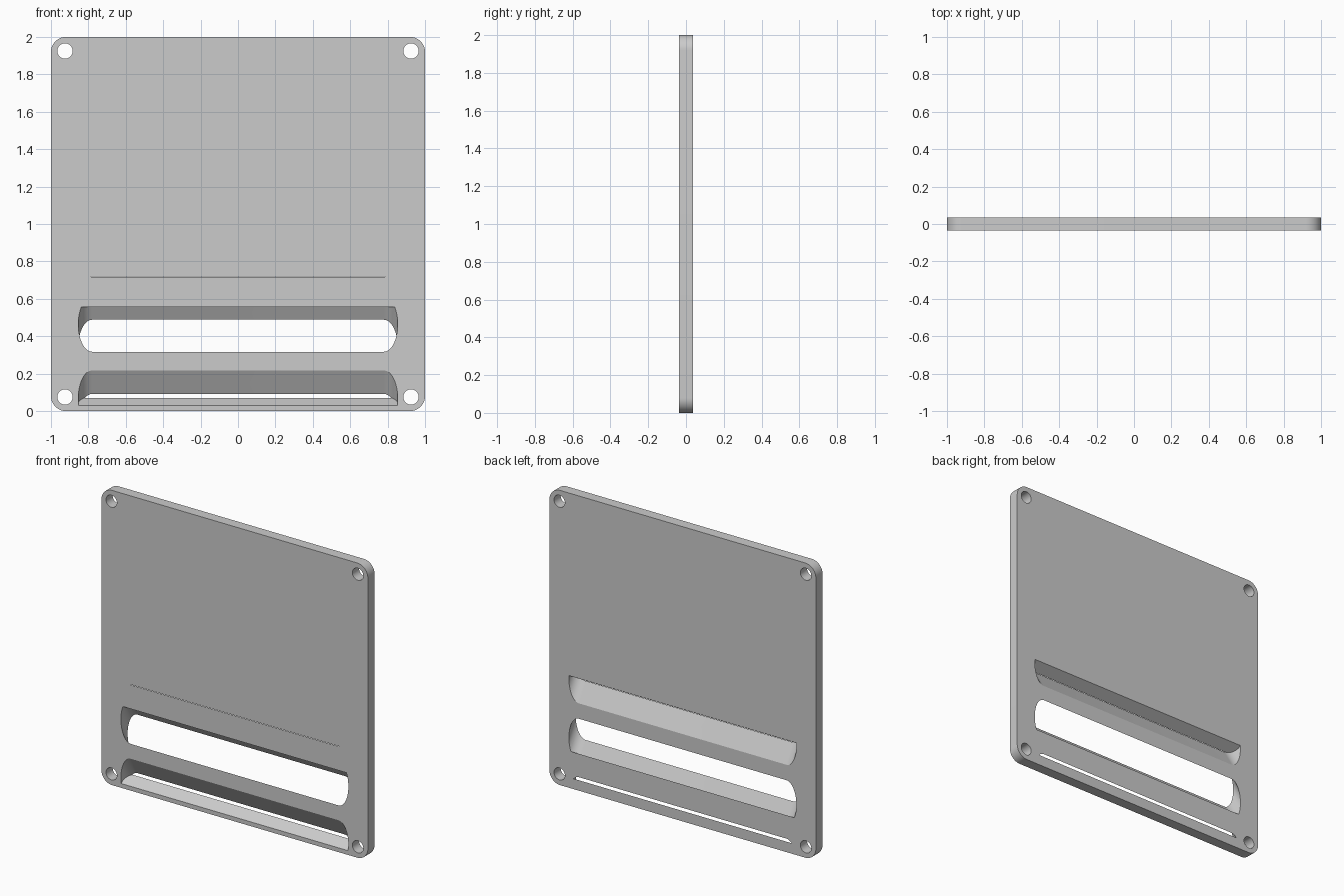
import bpy, bmesh, math
from mathutils import Matrix

if "Cube" in bpy.data.objects:
    bpy.data.objects.remove(bpy.data.objects["Cube"])

HALF_T = 0.036          # half thickness of plate
TILT = math.radians(30)  # tilt of the slots from vertical


def rounded(hw, hh, r, n):
    """Rounded rectangle outline, counter-clockwise."""
    pts = []
    for i, (sx, sy) in enumerate([(1, 1), (-1, 1), (-1, -1), (1, -1)]):
        for k in range(n + 1):
            a = math.pi / 2 * (i + k / n)
            p = (sx * (hw - r) + r * math.cos(a), sy * (hh - r) + r * math.sin(a))
            if not pts or math.dist(p, pts[-1]) > 1e-5:
                pts.append(p)
    if math.dist(pts[0], pts[-1]) < 1e-5:
        pts.pop()
    return pts


def prism(name, outline, z0, z1, matrix):
    """Extrude an outline along local z, then place it."""
    bm = bmesh.new()
    face = bm.faces.new([bm.verts.new((x, y, z0)) for x, y in outline])
    top = bmesh.ops.extrude_face_region(bm, geom=[face])
    verts = [v for v in top["geom"] if isinstance(v, bmesh.types.BMVert)]
    bmesh.ops.translate(bm, verts=verts, vec=(0, 0, z1 - z0))
    bm.transform(matrix)
    bmesh.ops.recalc_face_normals(bm, faces=bm.faces)
    me = bpy.data.meshes.new(name)
    bm.to_mesh(me)
    bm.free()
    ob = bpy.data.objects.new(name, me)
    bpy.context.collection.objects.link(ob)
    return ob


upright = Matrix.Rotation(math.pi / 2, 4, 'X')

# Square plate with rounded corners
plate = prism("slotted_plate", rounded(1, 1, 0.08, 12), -HALF_T, HALF_T,
              Matrix.Translation((0, 0, 1)) @ upright)

cutters = []
# Screw holes in the corners
for x in (-0.925, 0.925):
    for z in (0.075, 1.925):
        cutters.append(prism("hole_cutter", rounded(0.041, 0.041, 0.041, 10), -0.1, 0.1,
                             Matrix.Translation((x, 0, z)) @ upright))

# Tilted strap slots: axis height at y = 0, start and end along the axis
for z, s0, s1 in ((0.006, 0.038, 0.338), (0.4025, -0.15, 0.15), (0.803, -0.354, -0.0545)):
    cutters.append(prism("slot_cutter", rounded(0.854, 0.074, 0.074, 12), s0, s1,
                         Matrix.Translation((0, 0, z)) @ Matrix.Rotation(TILT, 4, 'X')))

# Cut everything out of the plate
bpy.context.view_layer.objects.active = plate
plate.select_set(True)
for c in cutters:
    c.hide_render = True
    m = plate.modifiers.new("cut", 'BOOLEAN')
    m.operation, m.solver, m.object = 'DIFFERENCE', 'EXACT', c
    bpy.ops.object.modifier_apply(modifier=m.name)
    bpy.data.objects.remove(c)

bpy.ops.object.shade_smooth_by_angle(angle=math.radians(30))
